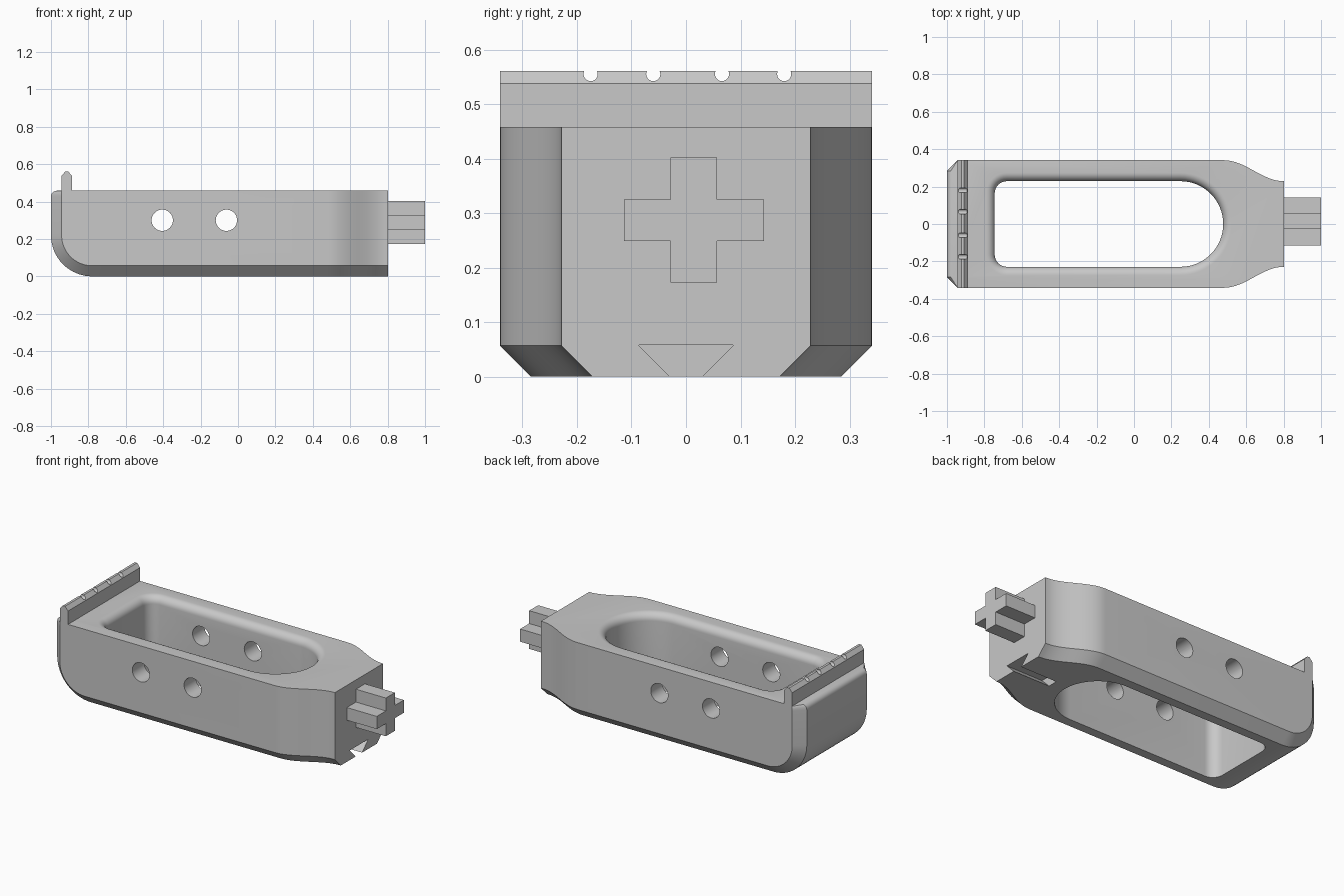
import bpy, bmesh
from math import cos, sin, pi, radians

cube = bpy.data.objects.get("Cube")
if cube:
    bpy.data.objects.remove(cube, do_unlink=True)

grey = bpy.data.materials.new("light grey plastic")
grey.use_nodes = True
grey.diffuse_color = (0.58, 0.58, 0.58, 1)
grey.node_tree.nodes["Principled BSDF"].inputs["Base Color"].default_value = grey.diffuse_color

TOP, HALF, BEVEL, END = 0.458, 0.341, 0.057, 0.802


def finish(name, bm):
    bmesh.ops.recalc_face_normals(bm, faces=bm.faces[:])
    mesh = bpy.data.meshes.new(name)
    bm.to_mesh(mesh)
    bm.free()
    mesh.materials.append(grey)
    ob = bpy.data.objects.new(name, mesh)
    bpy.context.collection.objects.link(ob)
    return ob


def loft(name, rings):
    """Closed solid through equal-length rings of 3D points."""
    bm = bmesh.new()
    loops = [[bm.verts.new(p) for p in ring] for ring in rings]
    n = len(loops[0])
    for a, b in zip(loops, loops[1:]):
        for i in range(n):
            j = (i + 1) % n
            bm.faces.new((a[i], a[j], b[j], b[i]))
    bm.faces.new(loops[0])
    bm.faces.new(loops[-1])
    return finish(name, bm)


def prism(name, pts, axis, lo, hi):
    """Extrude a 2D outline along the x or y axis."""
    place = {"x": lambda p, d: (d, p[0], p[1]), "y": lambda p, d: (p[0], d, p[1])}[axis]
    return loft(name, [[place(p, d) for p in pts] for d in (lo, hi)])


def arc(cx, cy, r, a0, a1, n):
    return [(cx + r * cos(radians(a0 + (a1 - a0) * i / n)),
             cy + r * sin(radians(a0 + (a1 - a0) * i / n))) for i in range(n + 1)]


def activate(ob):
    bpy.ops.object.select_all(action="DESELECT")
    ob.select_set(True)
    bpy.context.view_layer.objects.active = ob


def cut(ob, cutter):
    cutter.hide_render = True
    mod = ob.modifiers.new("cut", "BOOLEAN")
    mod.operation, mod.solver, mod.object = "DIFFERENCE", "EXACT", cutter
    activate(ob)
    bpy.ops.object.modifier_apply(modifier=mod.name)
    bpy.data.objects.remove(cutter, do_unlink=True)


def smooth(ob):
    activate(ob)
    bpy.ops.object.shade_smooth_by_angle(angle=radians(28))


def build_body():
    # Rows run down the rounded end and along the base: outer point, bevelled point, half width
    rows = []
    for x, z in arc(-0.97, TOP - 0.03, 0.03, 90, 180, 5):
        rows.append(((x, z), (-1 + BEVEL, z), HALF))
    for o, i in zip(arc(-0.78, 0.22, 0.22, 180, 270, 16),
                    arc(-0.78, 0.22, 0.22 - BEVEL, 180, 270, 16)):
        rows.append((o, i, HALF))
    steps, start = 16, 0.48
    first_neck = len(rows)
    for k in range(steps + 1):
        t = k / steps
        x = start + (END - start) * t
        w = 0.2285 + (HALF - 0.2285) * (1 + cos(pi * t)) / 2
        rows.append(((x, 0), (x, BEVEL), w))

    bm = bmesh.new()
    grid = []
    for (ox, oz), (ix, iz), w in rows:
        pts = ((ix, -w, iz), (ox, BEVEL - w, oz), (ox, w - BEVEL, oz), (ix, w, iz))
        grid.append([bm.verts.new(p) for p in pts])
    for a, b in zip(grid, grid[1:]):
        for i in range(3):
            bm.faces.new((a[i], a[i + 1], b[i + 1], b[i]))
    # Flat sides, then the curved neck
    rims = []
    for s in (0, 3):
        sign = -1 if s == 0 else 1
        rim = [bm.verts.new((r[1][0], sign * r[2], TOP)) for r in rows[first_neck:]]
        bm.faces.new([g[s] for g in grid[:first_neck + 1]] + [rim[0]])
        for k in range(steps):
            g = grid[first_neck + k:]
            bm.faces.new((g[0][s], g[1][s], rim[k + 1], rim[k]))
        rims.append(rim)
    bm.faces.new(grid[0] + rims[1] + rims[0][::-1])
    bm.faces.new(grid[-1] + [rims[1][-1], rims[0][-1]])
    return finish("body", bm)


def pocket_ring(grow, z):
    r, c = 0.229, 0.065
    pts = arc(0.248, 0, r + grow, -90, 90, 32)
    pts += arc(-0.745 + c, r - c, c + grow, 90, 180, 8)
    pts += arc(-0.745 + c, c - r, c + grow, 180, 270, 8)
    return [(x, y, z) for x, y in pts]


body = build_body()

# Through pocket with a rounded upper rim
F = 0.045
rings = [pocket_ring(0, -0.1)]
rings += [pocket_ring(F * (1 - cos(a)), TOP - F + F * sin(a))
          for a in [radians(11.25 * k) for k in range(8)]]
rings += [pocket_ring(F, TOP), pocket_ring(F, TOP + 0.1)]
cut(body, loft("pocket_cutter", rings))

# Cross holes through both side walls
for x in (-0.405, -0.062):
    cut(body, prism("hole_cutter", arc(x, 0.3, 0.057, 0, 360, 32)[:-1], "y", -0.5, 0.5))

# Dovetail slot under the neck
slope = 0.02
dovetail = [(-0.03 + slope, -slope), (0.03 - slope, -slope), (0.087, 0.058), (-0.087, 0.058)]
cut(body, prism("dovetail_cutter", dovetail, "x", 0.56, 0.9))
smooth(body)

# Raised lip with a bevelled crest and four small notches
lip = prism("lip", [(-0.943, TOP), (-0.888, TOP), (-0.888, 0.538), (-0.908, 0.561),
                    (-0.923, 0.561), (-0.943, 0.538)], "y", -HALF, HALF)
for y in (-0.175, -0.06, 0.066, 0.18):
    cut(lip, prism("notch_cutter", arc(y, 0.555, 0.013, 0, 360, 20)[:-1], "x", -1.1, -0.8))
smooth(lip)

# Plus-shaped plug on the neck end
y0, y1, y2, y3 = -0.114, -0.028, 0.057, 0.143
z0, z1, z2, z3 = 0.173, 0.249, 0.325, 0.402
prism("plug", [(y1, z0), (y2, z0), (y2, z1), (y3, z1), (y3, z2), (y2, z2),
               (y2, z3), (y1, z3), (y1, z2), (y0, z2), (y0, z1), (y1, z1)], "x", END, 1.0)
